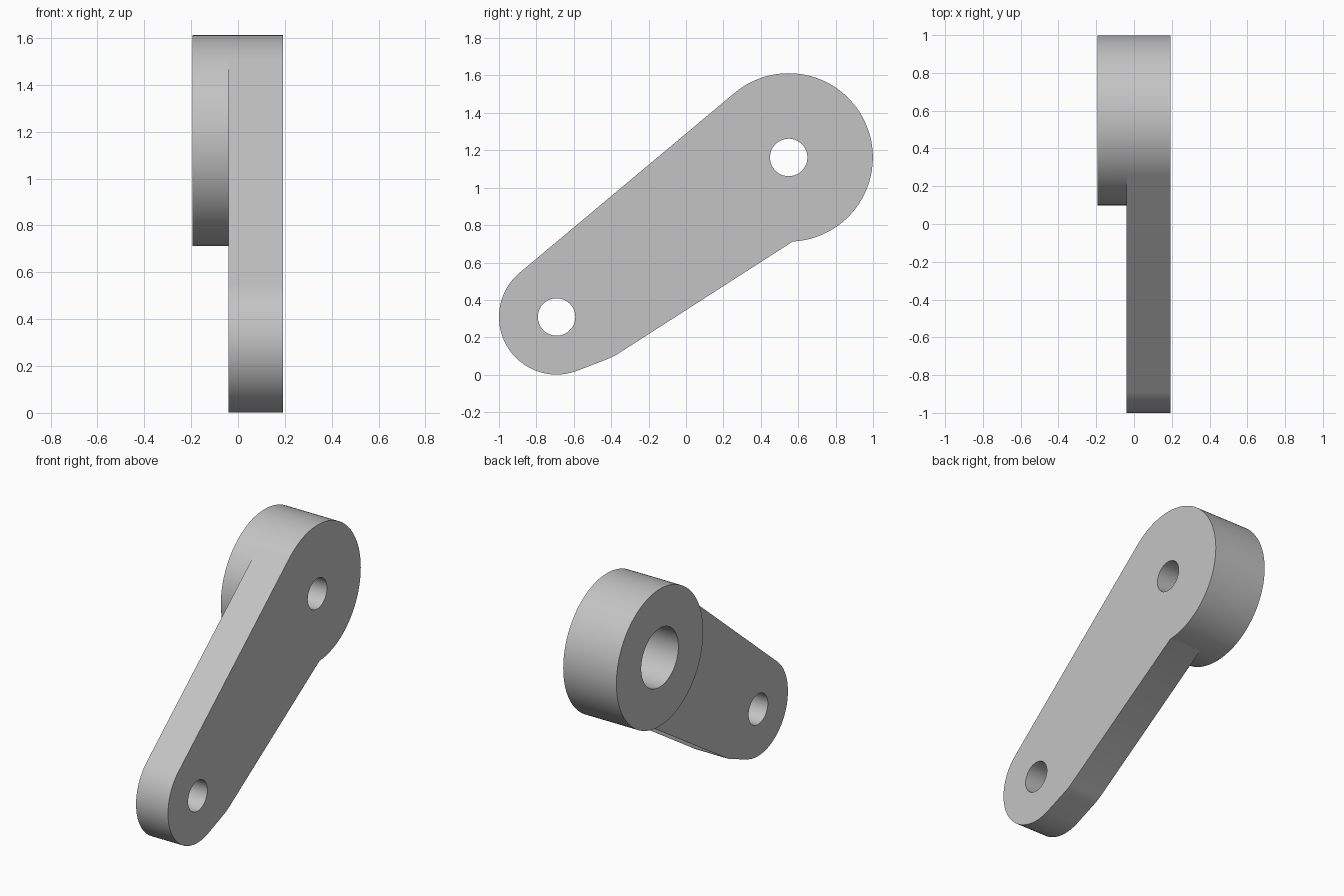
import bpy, bmesh
from math import cos, sin, atan2, asin, hypot, pi, radians

cube = bpy.data.objects.get("Cube")
if cube:
    bpy.data.objects.remove(cube, do_unlink=True)

grey = bpy.data.materials.new("plain grey")
grey.use_nodes = True
grey.diffuse_color = (0.55, 0.55, 0.55, 1)
grey.node_tree.nodes["Principled BSDF"].inputs["Base Color"].default_value = (0.55, 0.55, 0.55, 1)

# Main sizes, all centres as (y, z)
LEFT, STEP, RIGHT = -0.194, -0.04, 0.192
BIG, BIG_R = (0.549, 1.162), 0.45
SMALL, SMALL_R = (-0.692, 0.309), 0.308
BOLT_R, BORE_R, BORE_DEPTH = 0.1, 0.193, 0.25


def arc(centre, radius, start, end, count):
    steps = [start + (end - start) * i / count for i in range(count + 1)]
    return [(centre[0] + radius * cos(a), centre[1] + radius * sin(a)) for a in steps]


def prism(name, outline, x0, x1):
    """Extrude a (y, z) outline from x0 to x1."""
    bm = bmesh.new()
    face = bm.faces.new([bm.verts.new((x0, y, z)) for y, z in outline])
    new = bmesh.ops.extrude_face_region(bm, geom=[face])["geom"]
    bmesh.ops.translate(bm, vec=(x1 - x0, 0, 0),
                        verts=[g for g in new if isinstance(g, bmesh.types.BMVert)])
    bmesh.ops.recalc_face_normals(bm, faces=bm.faces)
    mesh = bpy.data.meshes.new(name)
    bm.to_mesh(mesh)
    bm.free()
    mesh.materials.append(grey)
    obj = bpy.data.objects.new(name, mesh)
    bpy.context.collection.objects.link(obj)
    return obj


def cylinder(name, centre, radius, x0, x1, count=96):
    return prism(name, arc(centre, radius, 0, 2 * pi, count)[:-1], x0, x1)


def combine(target, other, operation):
    other.hide_render = True
    mod = target.modifiers.new(operation.lower(), 'BOOLEAN')
    mod.operation, mod.solver, mod.object = operation, 'EXACT', other
    bpy.context.view_layer.objects.active = target
    bpy.ops.object.modifier_apply(modifier=mod.name)
    bpy.data.objects.remove(other, do_unlink=True)


# Arm: rounded foot, straight upper tangent, bent lower edge
dy, dz = BIG[0] - SMALL[0], BIG[1] - SMALL[1]
tangent = pi / 2 + atan2(dz, dy) + asin((BIG_R - SMALL_R) / hypot(dy, dz))
outline = arc(SMALL, SMALL_R, tangent, radians(291), 64)
outline += [(-0.43, 0.08), (-0.4, 0.092), (-0.37, 0.108), (0.572, 0.713), BIG]
outline += arc(BIG, BIG_R, tangent, tangent, 1)[:1]
arm = prism("lever_arm", outline, STEP, RIGHT)

# Boss: thick round end running the full width
boss = cylinder("boss", BIG, BIG_R, LEFT, RIGHT, 128)
combine(arm, boss, 'UNION')

# Bolt holes through both ends, wide bore in the boss
for centre in (SMALL, BIG):
    combine(arm, cylinder("bolt_cutter", centre, BOLT_R, LEFT - 0.1, RIGHT + 0.1), 'DIFFERENCE')
combine(arm, cylinder("bore_cutter", BIG, BORE_R, LEFT - 0.1, LEFT + BORE_DEPTH), 'DIFFERENCE')

# Smooth round walls, crisp rims
bpy.ops.object.select_all(action='DESELECT')
arm.select_set(True)
bpy.context.view_layer.objects.active = arm
bpy.ops.object.shade_smooth_by_angle(angle=radians(30))
